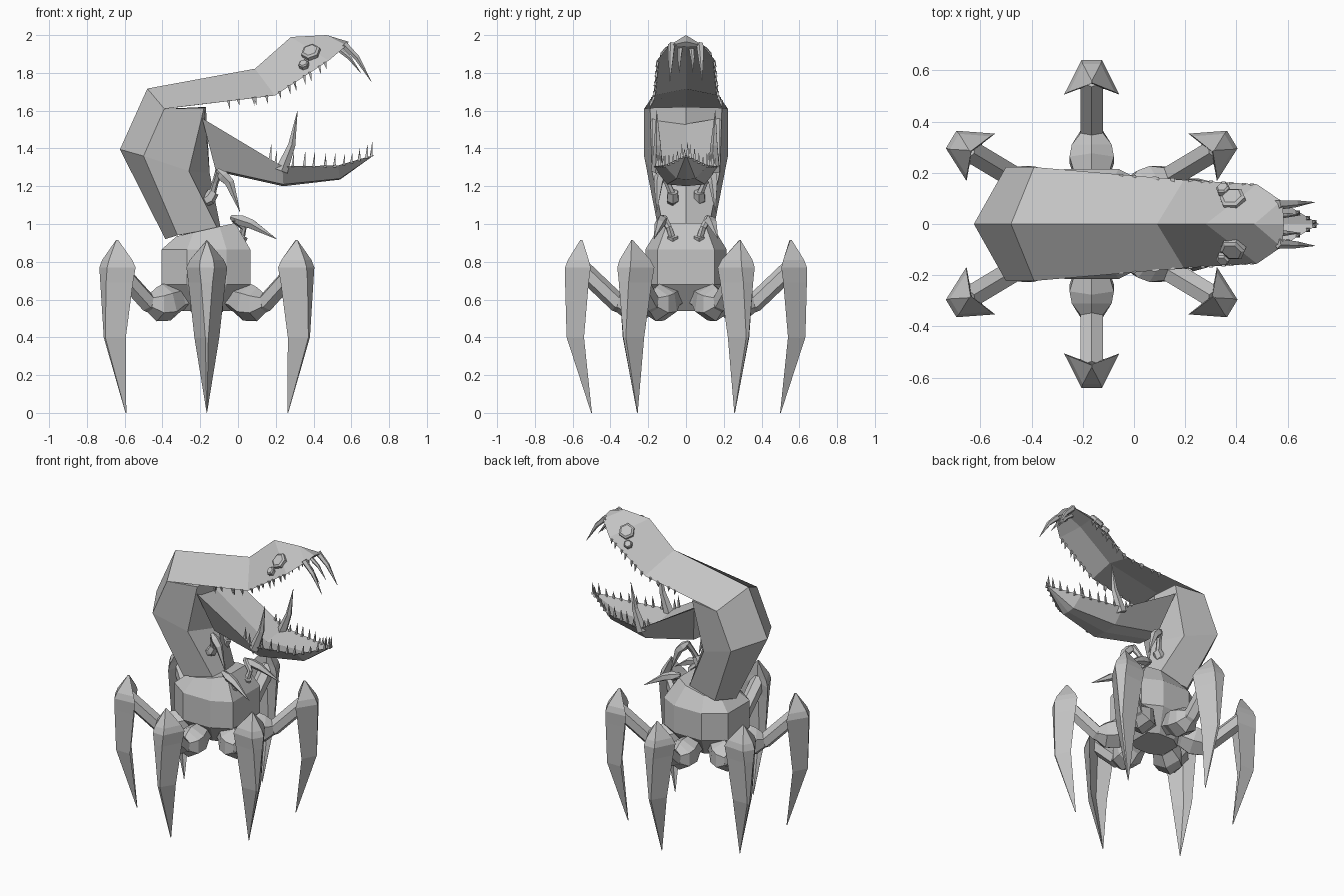
import bpy, bmesh, math, random
from mathutils import Vector, Matrix

random.seed(4)
grey = bpy.data.materials.new("stone grey")
grey.diffuse_color = (0.55, 0.55, 0.55, 1)


def finish(name, bm, matrix=None):
    """Turn a bmesh into a flat shaded object."""
    bmesh.ops.remove_doubles(bm, verts=bm.verts, dist=0.0005)
    bmesh.ops.recalc_face_normals(bm, faces=bm.faces)
    if matrix:
        bm.transform(matrix)
    me = bpy.data.meshes.new(name)
    bm.to_mesh(me)
    bm.free()
    me.materials.append(grey)
    ob = bpy.data.objects.new(name, me)
    bpy.context.collection.objects.link(ob)
    return ob


def loft(bm, rings):
    """Skin equal-sized rings of points and cap both ends."""
    vs = [[bm.verts.new(p) for p in r] for r in rings]
    n = len(vs[0])
    for a, b in zip(vs, vs[1:]):
        for i in range(n):
            j = (i + 1) % n
            bm.faces.new((a[i], a[j], b[j], b[i]))
    bm.faces.new(vs[0])
    bm.faces.new(vs[-1])


def tube(bm, path, radii, n=6):
    """Faceted tube or spike along a path."""
    path = [Vector(p) for p in path]
    rings = []
    for i, p in enumerate(path):
        t = (path[min(i + 1, len(path) - 1)] - path[max(i - 1, 0)]).normalized()
        ref = Vector((0, 1, 0)) if abs(t.y) < 0.9 else Vector((1, 0, 0))
        u = (ref - t * ref.dot(t)).normalized()
        v = t.cross(u)
        r = max(radii[i], 0.001)
        rings.append([p + r * (u * math.cos(a) + v * math.sin(a))
                      for a in (math.tau * (k + 0.5) / n for k in range(n))])
    loft(bm, rings)


def sym(*pts):
    """Closed ring from (x, y, z) points on the +y side, top to bottom."""
    return list(pts) + [(x, -y, z) for x, y, z in reversed(pts) if y > 0]


def lerp_path(pts, x):
    """Point on a polyline at a given x."""
    for a, b in zip(pts, pts[1:]):
        if a[0] <= x <= b[0]:
            return Vector(a).lerp(Vector(b), (x - a[0]) / (b[0] - a[0]))


# Thorax: faceted drum
def drum(z, s, lift=0.0):
    half = [(0.235, 0.15), (0.11, 0.215), (-0.1, 0.215), (-0.235, 0.12)]
    pts = half + [(x, -y) for x, y in reversed(half)]
    return [(-0.17 + x * s, y * s, z + lift * x) for x, y in pts]


bm = bmesh.new()
loft(bm, [drum(0.54, 0.55), drum(0.68, 1), drum(0.865, 1), drum(0.97, 0.66, 0.15)])
finish("thorax", bm)

# Neck: ridged back, rising and leaning backwards
bm = bmesh.new()
loft(bm, [
    sym((-0.385, 0, 0.92), (-0.32, 0.14, 0.94), (-0.11, 0.12, 0.98), (-0.09, 0, 0.97)),
    sym((-0.625, 0, 1.395), (-0.50, 0.222, 1.36), (-0.26, 0.18, 1.28), (-0.15, 0, 1.27)),
    sym((-0.48, 0, 1.717), (-0.39, 0.222, 1.61), (-0.18, 0.19, 1.615), (-0.17, 0, 1.62)),
])
finish("neck", bm)

# Skull: tent-shaped upper jaw
bm = bmesh.new()
loft(bm, [
    sym((-0.48, 0, 1.717), (-0.39, 0.222, 1.61), (-0.3, 0, 1.62)),
    sym((0.09, 0, 1.822), (0.195, 0.172, 1.68), (0.2, 0, 1.715)),
    sym((0.28, 0, 1.99), (0.48, 0.155, 1.865), (0.44, 0, 1.89)),
    sym((0.47, 0, 2.0), (0.575, 0.09, 1.945), (0.56, 0, 1.94)),
    sym((0.585, 0, 1.965), (0.58, 0.085, 1.945), (0.565, 0, 1.94)),
])
finish("upper_jaw", bm)

# Lower jaw: shallow scoop tapering to a raised tip
bm = bmesh.new()
loft(bm, [
    sym((-0.17, 0, 1.53), (-0.19, 0.18, 1.56), (-0.12, 0.09, 1.29), (-0.12, 0, 1.28)),
    sym((0.22, 0, 1.27), (0.235, 0.175, 1.305), (0.24, 0.10, 1.21), (0.24, 0, 1.2)),
    sym((0.53, 0, 1.28), (0.53, 0.115, 1.31), (0.54, 0.05, 1.24), (0.54, 0, 1.235)),
    sym((0.72, 0, 1.365), (0.72, 0.001, 1.365), (0.72, 0.001, 1.364), (0.72, 0, 1.364)),
])
finish("lower_jaw", bm)

# Teeth, fangs and tusks on both sides
upper = [(-0.39, 0.215, 1.61), (0.195, 0.168, 1.685), (0.48, 0.15, 1.87), (0.575, 0.085, 1.95)]
lower = [(-0.19, 0.17, 1.56), (0.235, 0.165, 1.3), (0.53, 0.107, 1.3), (0.72, 0, 1.36)]
bt, bf = bmesh.new(), bmesh.new()
for s in (1, -1):
    m = Vector((1, s, 1))
    for x in (-0.05, 0.0, 0.08, 0.09, 0.15, 0.22, 0.27, 0.3, 0.35, 0.38, 0.43, 0.46):
        p = lerp_path(upper, x) * m
        tube(bt, [p, p + Vector((0.008, 0, -random.uniform(0.03, 0.05)))], [0.011, 0], 4)
    for x in (0.17, 0.2, 0.29, 0.35, 0.4, 0.46, 0.51, 0.56, 0.6, 0.64, 0.68, 0.705):
        p = lerp_path(lower, x) * m
        tube(bt, [p, p + Vector((0.006, 0, random.uniform(0.04, 0.085)))], [0.011, 0], 4)
    tube(bf, [(0.56, s * 0.075, 1.95), (0.63, s * 0.08, 1.88), (0.705, s * 0.085, 1.755)],
         [0.02, 0.015, 0], 5)
    tube(bf, [(0.53, s * 0.03, 1.93), (0.59, s * 0.035, 1.88), (0.65, s * 0.035, 1.80)],
         [0.015, 0.011, 0], 5)
    tube(bf, [(0.23, s * 0.15, 1.28), (0.285, s * 0.15, 1.42), (0.315, s * 0.155, 1.6)],
         [0.035, 0.02, 0], 5)
finish("small_teeth", bt)
finish("fangs", bf)

# Eyes: low hexagonal studs lying on the sloping cheeks
for s, side in ((1, "left"), (-1, "right")):
    bm = bmesh.new()
    nrm = Vector((-0.25, s * 0.68, 0.68)).normalized()
    for c, r in ((Vector((0.385, s * 0.10, 1.912)), 0.052), (Vector((0.348, s * 0.137, 1.845)), 0.028)):
        tube(bm, [c - nrm * 0.015, c + nrm * 0.006, c + nrm * 0.014], [r, r, r * 0.75], 6)
    finish(side + "_eyes", bm)

# Small grasping arms on the neck and thorax
arms = {
    "upper": [(-0.14, 0.07, 1.15), (-0.12, 0.10, 1.22), (-0.10, 0.13, 1.275), (-0.045, 0.145, 1.22), (0.01, 0.155, 1.065)],
    "lower": [(0.015, 0.07, 0.92), (0.03, 0.09, 0.98), (-0.02, 0.12, 1.03), (0.07, 0.14, 1.00), (0.205, 0.17, 0.92)],
}
for name, p in arms.items():
    for s, side in ((1, "left"), (-1, "right")):
        q = [Vector((x, y * s, z)) for x, y, z in p]
        bm = bmesh.new()
        root = q[0] - Vector((0.08, 0, 0.05))
        tube(bm, [root, q[0] - Vector((0.01, 0, 0.015)), q[0] + Vector((0.01, 0, 0.02))], [0.025, 0.035, 0.03], 6)
        tube(bm, [q[0], q[1], q[2]], [0.02, 0.017, 0.022], 6)
        tube(bm, [q[2] - (q[3] - q[2]) * 0.2, q[2].lerp(q[3], 0.4), q[3], q[4]], [0.012, 0.03, 0.026, 0], 5)
        finish(f"{name}_{side}_arm", bm)

# Six legs: hip, thigh and hooded blade, drawn along local +x then turned
def blade(z, outer, flat, inner, wing):
    mid = inner + 0.3 * (outer - inner)
    return [(outer, flat, z), (inner, wing, z), (mid, 0, z), (inner, -wing, z), (outer, -flat, z)]


for deg in (31, 90, 149, 211, 270, 329):
    turn = Matrix.Translation((-0.165, 0, 0)) @ Matrix.Rotation(math.radians(deg), 4, 'Z')
    bm = bmesh.new()
    tube(bm, [(0.08, 0, 0.63), (0.18, 0, 0.61), (0.25, 0, 0.585), (0.31, 0, 0.575), (0.36, 0, 0.585)],
         [0.07, 0.075, 0.1, 0.09, 0.05], 6)
    tube(bm, [(0.30, 0, 0.55), (0.36, 0, 0.58), (0.57, 0, 0.78)], [0.04, 0.05, 0.05], 6)
    finish(f"leg_{deg}", bm, turn)
    bm = bmesh.new()
    loft(bm, [
        blade(0.915, 0.56, 0.001, 0.548, 0.001),
        blade(0.81, 0.625, 0.035, 0.515, 0.09),
        blade(0.77, 0.64, 0.04, 0.505, 0.108),
        blade(0.69, 0.64, 0.03, 0.515, 0.098),
        blade(0.40, 0.632, 0.008, 0.54, 0.066),
        blade(0.0, 0.502, 0.001, 0.498, 0.001),
    ])
    finish(f"blade_{deg}", bm, turn)
